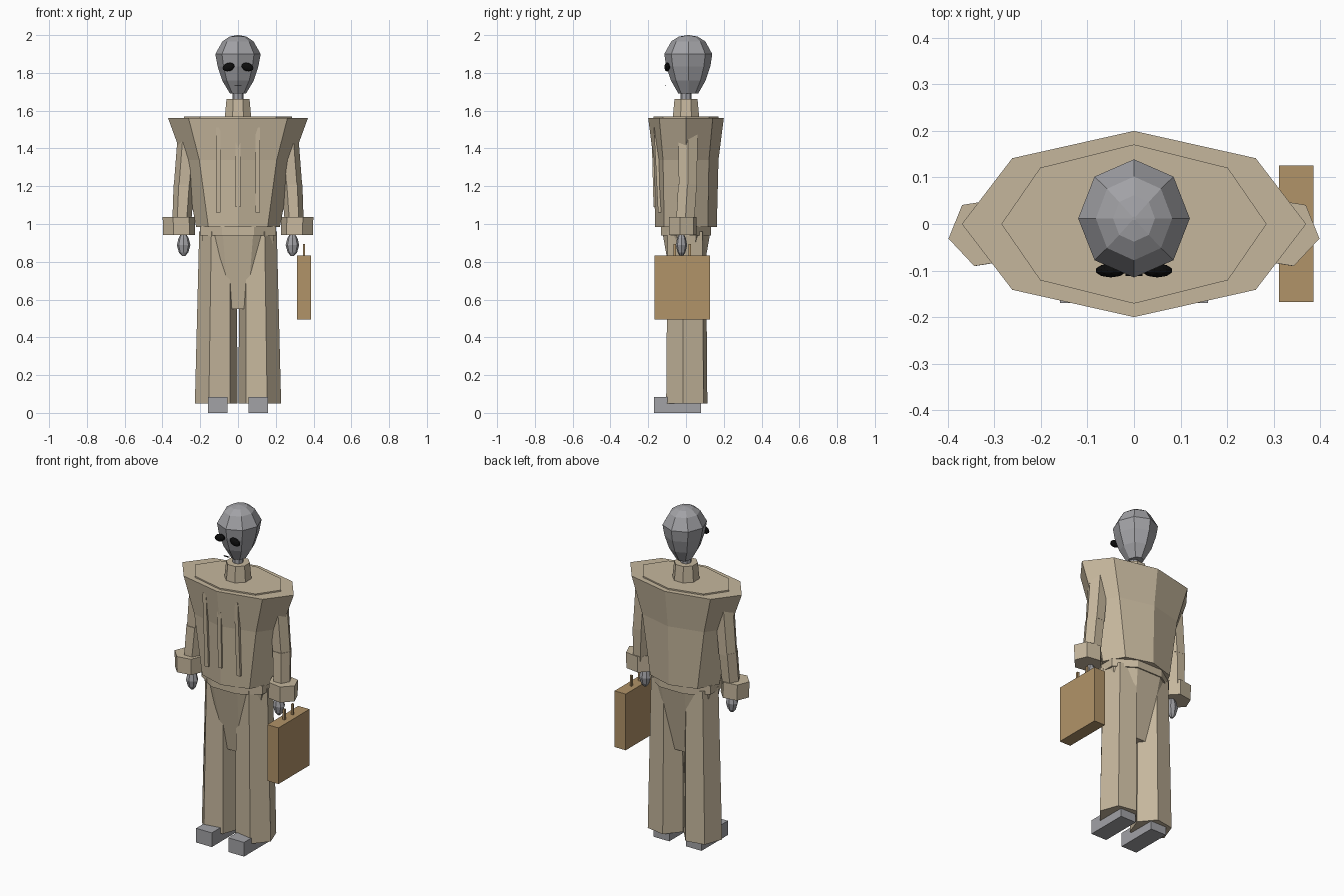
import bpy, bmesh, math
from mathutils import Matrix


def material(name, r, g, b):
    m = bpy.data.materials.new(name)
    m.diffuse_color = (r, g, b, 1)
    return m


TAN = material("tan cloth", 0.56, 0.47, 0.335)
GREY = material("grey skin", 0.36, 0.36, 0.38)
BROWN = material("brown leather", 0.44, 0.292, 0.14)
BLACK = material("black", 0.004, 0.004, 0.004)


def finish(name, bm, mat):
    bmesh.ops.recalc_face_normals(bm, faces=bm.faces)
    me = bpy.data.meshes.new(name)
    bm.to_mesh(me)
    bm.free()
    me.materials.append(mat)
    ob = bpy.data.objects.new(name, me)
    bpy.context.collection.objects.link(ob)
    return ob


def loft(name, rings, sides, mat, turn=0.0):
    """Stack of polygon rings (cx, cy, z, rx, ry), capped at both ends."""
    bm = bmesh.new()
    loops = []
    for cx, cy, z, rx, ry in rings:
        angs = [math.radians(turn) + i * math.tau / sides for i in range(sides)]
        loops.append([bm.verts.new((cx + rx * math.cos(a), cy + ry * math.sin(a), z)) for a in angs])
    for lo, hi in zip(loops, loops[1:]):
        for i in range(sides):
            j = (i + 1) % sides
            bm.faces.new((lo[i], lo[j], hi[j], hi[i]))
    bm.faces.new(loops[0])
    bm.faces.new(loops[-1])
    return finish(name, bm, mat)


def box(name, lo, hi, mat, lean=0.0):
    """Box from corner to corner; lean shifts the top in y."""
    bm = bmesh.new()
    bmesh.ops.create_cube(bm, size=1)
    for v in bm.verts:
        top = v.co.z > 0
        for k in range(3):
            v.co[k] = lo[k] + (v.co[k] + 0.5) * (hi[k] - lo[k])
        if top:
            v.co.y += lean
    return finish(name, bm, mat)


# Head and neck
loft("head", [(0, 0.012, 1.69, 0.042, 0.052), (0, 0.012, 1.76, 0.084, 0.092),
              (0, 0.012, 1.835, 0.108, 0.117), (0, 0.012, 1.90, 0.12, 0.127),
              (0, 0.012, 1.967, 0.082, 0.09), (0, 0.012, 1.992, 0.045, 0.05),
              (0, 0.012, 2.0, 0.004, 0.004)], 8, GREY)
loft("neck", [(0, 0, 1.62, 0.03, 0.03), (0, 0, 1.71, 0.03, 0.03)], 8, GREY)
box("mouth", (-0.018, -0.112, 1.733), (0.018, -0.106, 1.737), BLACK)

# Coat body, shoulder yoke and collar
loft("coat", [(0, 0, 0.985, 0.222, 0.163), (0, 0, 1.34, 0.29, 0.172),
              (0, 0, 1.56, 0.37, 0.2)], 8, TAN)
loft("yoke", [(0, 0, 1.54, 0.285, 0.171), (0, 0, 1.568, 0.285, 0.171)], 8, TAN)
loft("collar", [(0, 0, 1.56, 0.076, 0.076), (0, 0, 1.662, 0.066, 0.066)], 8, TAN, 22.5)

# Front strips on the coat
box("middle_strip", (-0.012, -0.172, 1.09), (0.012, -0.14, 1.48), TAN, -0.01)
for s in (-1, 1):
    x = 0.105 * s
    box("side_strip", (x - 0.012, -0.148, 1.06), (x + 0.012, -0.11, 1.51), TAN, -0.022)

# Belt and seat of the trousers
loft("belt", [(0, 0, 0.94, 0.219, 0.144), (0, 0, 0.99, 0.219, 0.144)], 8, TAN, 22.5)
loft("seat", [(0, 0.002, 0.55, 0.13, 0.06), (0, 0.002, 0.96, 0.212, 0.138)], 8, TAN, 22.5)

for s, side in ((-1, "left"), (1, "right")):
    turn = -10 if s > 0 else 190  # mirrored twist of the trouser legs
    # Trouser leg and shoe
    loft(side + "_leg", [(0.115 * s, 0.004, 0.05, 0.115, 0.116),
                         (0.107 * s, 0.004, 0.96, 0.1, 0.108)], 6, TAN, turn)
    box(side + "_shoe", (0.107 * s - 0.052, -0.17, 0), (0.107 * s + 0.052, 0.08, 0.085), GREY)
    # Sleeve, cuff and hand
    loft(side + "_upper_sleeve", [(0.285 * s, 0.01, 1.2, 0.055, 0.055),
                                  (0.262 * s, 0.01, 1.5, 0.055, 0.06)], 6, TAN)
    loft(side + "_lower_sleeve", [(0.298 * s, -0.005, 1.0, 0.05, 0.055),
                                  (0.286 * s, 0.008, 1.21, 0.055, 0.057)], 6, TAN)
    loft(side + "_cuff", [(0.312 * s, -0.018, 0.942, 0.086, 0.077),
                          (0.314 * s, -0.018, 1.036, 0.086, 0.077)], 6, TAN, turn)
    loft(side + "_hand", [(0.288 * s, -0.024, 0.83, 0.008, 0.008), (0.288 * s, -0.024, 0.85, 0.025, 0.021),
                          (0.288 * s, -0.024, 0.888, 0.036, 0.03), (0.288 * s, -0.024, 0.925, 0.027, 0.023),
                          (0.288 * s, -0.024, 0.95, 0.012, 0.012)], 8, GREY)
    # Slanted eye
    bm = bmesh.new()
    bmesh.ops.create_uvsphere(bm, u_segments=10, v_segments=7, radius=1)
    bm.transform(Matrix.Translation((0.05 * s, -0.1, 1.831)) @ Matrix.Rotation(math.radians(18 * s), 4, 'Y')
                 @ Matrix.Diagonal((0.034, 0.015, 0.022, 1)))
    finish(side + "_eye", bm, BLACK)

# Briefcase with its two handle posts
box("briefcase", (0.312, -0.168, 0.495), (0.386, 0.126, 0.832), BROWN)
for y in (-0.06, 0.02):
    box("handle_post", (0.343, y - 0.006, 0.83), (0.355, y + 0.006, 0.895), BROWN)
